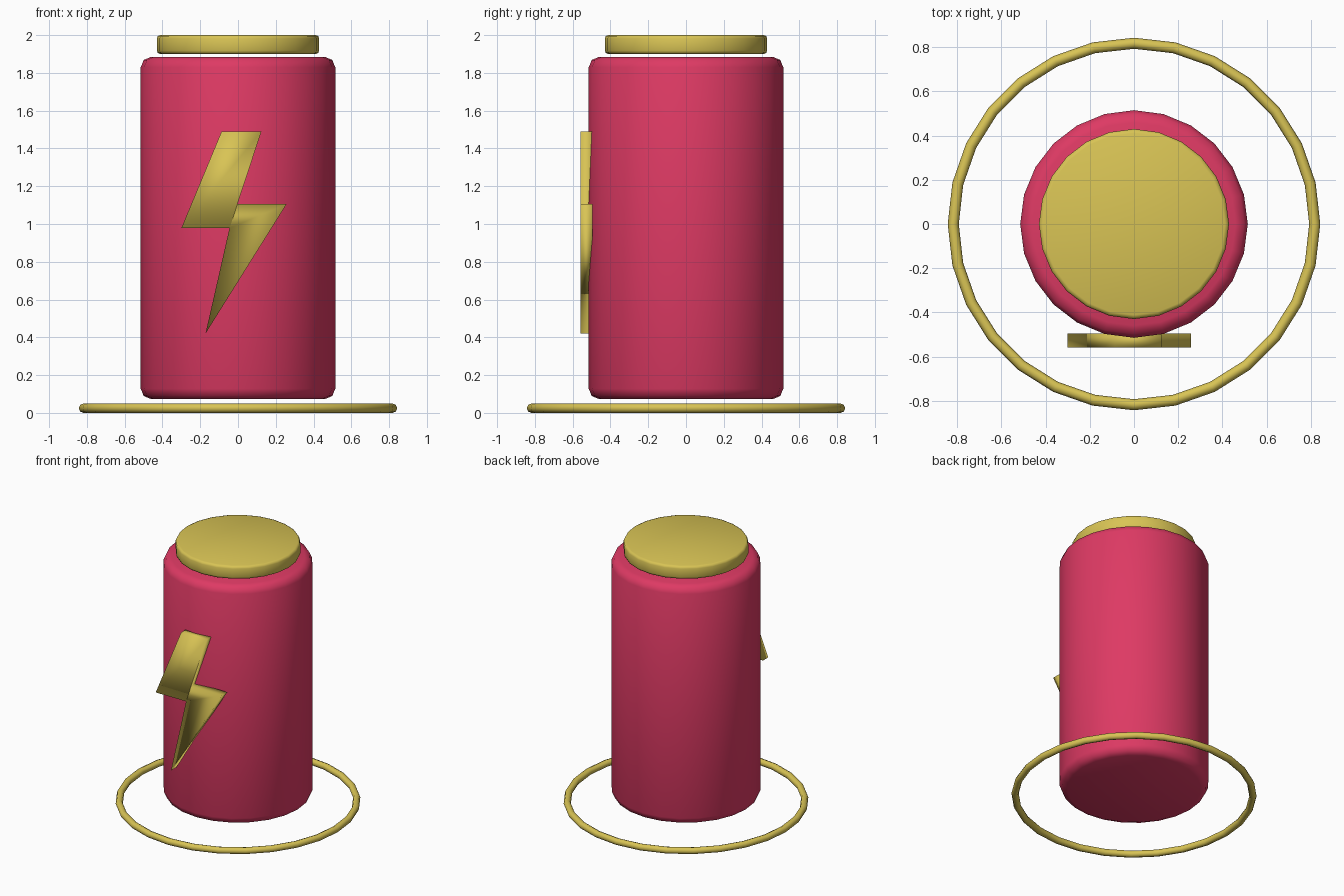
import bpy
import bmesh
import math

if "Cube" in bpy.data.objects:
    bpy.data.objects.remove(bpy.data.objects["Cube"])


def material(name, rgb):
    m = bpy.data.materials.new(name)
    m.diffuse_color = (*rgb, 1)
    m.use_nodes = True
    m.node_tree.nodes["Principled BSDF"].inputs["Base Color"].default_value = m.diffuse_color
    return m


RED = material("raspberry red", (0.73, 0.042, 0.127))
GOLD = material("gold", (0.69, 0.55, 0.09))


def smooth(obj, degrees):
    bpy.ops.object.select_all(action='DESELECT')
    obj.select_set(True)
    bpy.context.view_layer.objects.active = obj
    bpy.ops.object.shade_smooth_by_angle(angle=math.radians(degrees))


def rounded_can(name, radius, z0, z1, bevel, mat):
    """Upright 24-sided cylinder with rounded rims."""
    bpy.ops.mesh.primitive_cylinder_add(vertices=24, radius=radius, depth=z1 - z0,
                                        location=(0, 0, (z0 + z1) / 2))
    obj = bpy.context.object
    obj.name = name
    obj.data.materials.append(mat)
    mod = obj.modifiers.new("rim", 'BEVEL')
    mod.width = bevel
    mod.segments = 2
    mod.limit_method = 'ANGLE'
    mod.angle_limit = math.radians(40)
    bpy.ops.object.modifier_apply(modifier=mod.name)
    smooth(obj, 50)
    return obj


# Can body and its floating lid
rounded_can("can_body", 0.515, 0.073, 1.885, 0.055, RED)
rounded_can("lid", 0.43, 1.90, 2.0, 0.018, GOLD)

# Thin ring on the ground
bpy.ops.mesh.primitive_torus_add(major_radius=0.818, minor_radius=0.025,
                                 major_segments=28, minor_segments=8,
                                 location=(0, 0, 0.025))
ring = bpy.context.object
ring.name = "ground_ring"
ring.data.materials.append(GOLD)
smooth(ring, 60)

# Lightning bolt plate on the front
outline = [(-0.087, 1.49), (-0.30, 0.978), (-0.045, 0.978), (-0.172, 0.42),
           (0.257, 1.105), (-0.003, 1.105), (0.124, 1.49)]
bm = bmesh.new()
face = bm.faces.new([bm.verts.new((x, -0.558, z)) for x, z in outline])
back = bmesh.ops.extrude_face_region(bm, geom=[face])["geom"]
bmesh.ops.translate(bm, vec=(0, 0.063, 0),
                    verts=[g for g in back if isinstance(g, bmesh.types.BMVert)])
bmesh.ops.recalc_face_normals(bm, faces=bm.faces)
mesh = bpy.data.meshes.new("bolt_plate")
bm.to_mesh(mesh)
bm.free()
mesh.materials.append(GOLD)
mesh.shade_smooth()
bolt = bpy.data.objects.new("bolt_plate", mesh)
bpy.context.collection.objects.link(bolt)
